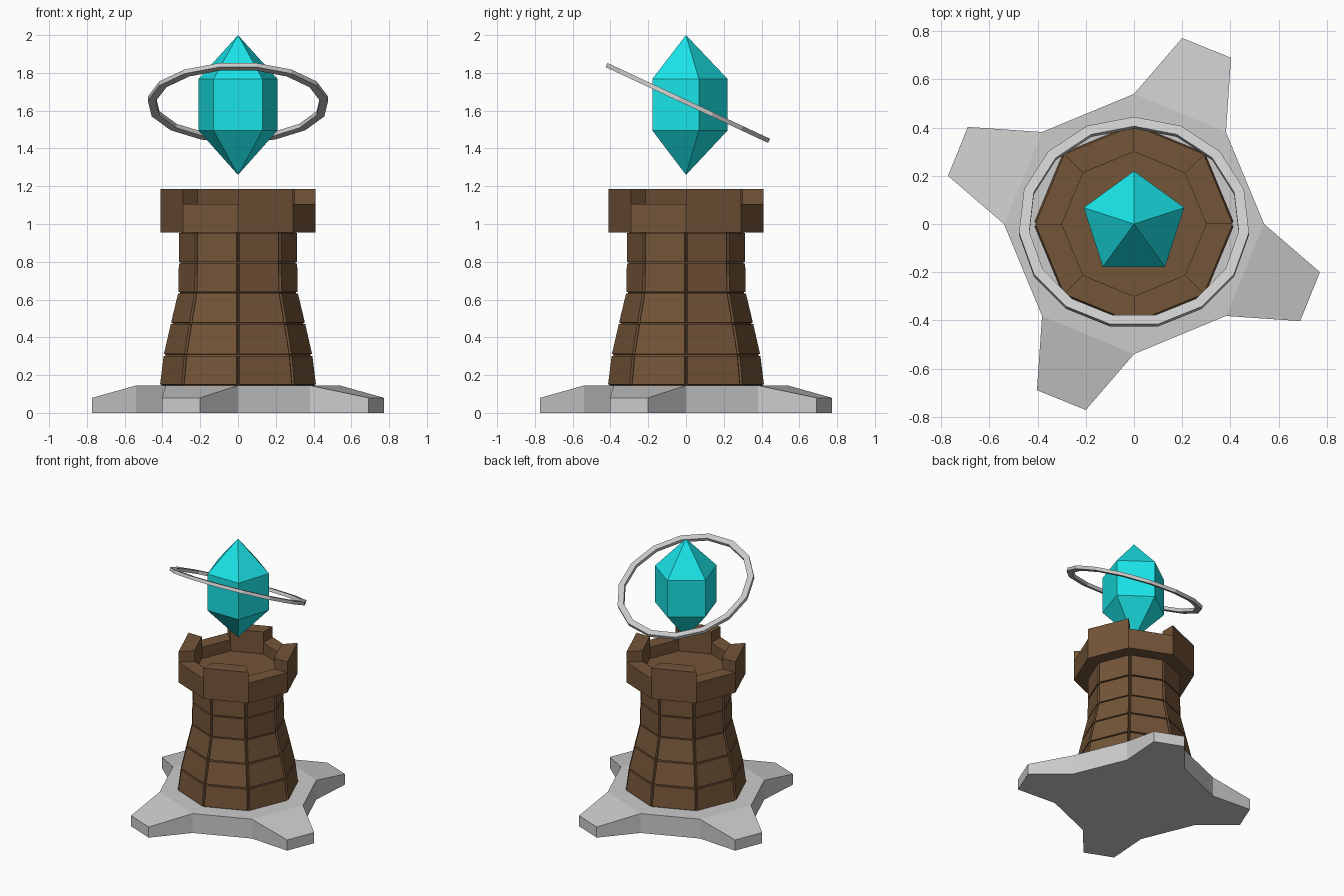
import bpy, bmesh
from math import pi, cos, sin, radians
from mathutils import Matrix, Vector

if "Cube" in bpy.data.objects:
    bpy.data.objects.remove(bpy.data.objects["Cube"])


def lathe(profile, sides, start=0.0, closed=False):
    """Turn (radius, z) points into a faceted solid; returns bmesh and face rows."""
    bm = bmesh.new()
    rings = []
    for r, z in profile:
        if r == 0:
            rings.append([bm.verts.new((0, 0, z))] * sides)
        else:
            rings.append([bm.verts.new((r * cos(start + 2 * pi * k / sides),
                                        r * sin(start + 2 * pi * k / sides), z))
                          for k in range(sides)])
    pairs = list(zip(rings, rings[1:] + rings[:1]))
    if not closed:
        pairs = pairs[:-1]
    rows = []
    for a, b in pairs:
        row = []
        for k in range(sides):
            j = (k + 1) % sides
            quad = list(dict.fromkeys([a[k], a[j], b[j], b[k]]))
            row.append(bm.faces.new(quad))
        rows.append(row)
    if not closed:
        if profile[0][0] > 0:
            bm.faces.new(rings[0][::-1])
        if profile[-1][0] > 0:
            bm.faces.new(rings[-1])
    bm.normal_update()
    return bm, rows


def finish(bm, name, mat=None):
    bmesh.ops.recalc_face_normals(bm, faces=bm.faces[:])
    mesh = bpy.data.meshes.new(name)
    bm.to_mesh(mesh)
    bm.free()
    ob = bpy.data.objects.new(name, mesh)
    bpy.context.collection.objects.link(ob)
    if mat:
        mesh.materials.append(mat)
    return ob


def material(name, color):
    m = bpy.data.materials.new(name)
    m.diffuse_color = color
    m.use_nodes = True
    m.node_tree.nodes["Principled BSDF"].inputs["Base Color"].default_value = m.diffuse_color
    return m


brown = material("brown_stone", (0.175, 0.09, 0.04, 1))
cyan = material("cyan_crystal", (0.01, 0.77, 0.8, 1))

# Stone base: octagonal slab with four sloping feet
bm, rows = lathe([(0.54, 0), (0.54, 0.145)], 8)
for k in (1, 3, 5, 7):
    new = bmesh.ops.extrude_discrete_faces(bm, faces=[rows[0][k]])["faces"][0]
    turn = Matrix.Rotation((k - 1) * pi / 4, 3, 'Z')
    local = turn.transposed()
    for v in new.verts:
        p = local @ v.co
        tip = (0.2, 0.772) if p.x < 0.2 else (0.403, 0.69)
        v.co = turn @ Vector((tip[0], tip[1], 0.08 if p.z > 0.1 else 0))
finish(bm, "stone_base")

# Tower body: flared octagon with raised blocks on every facet
bm, rows = lathe([(0.404, 0.145), (0.384, 0.305), (0.346, 0.472),
                  (0.307, 0.635), (0.304, 0.795), (0.304, 0.957)], 8)
blocks = [f for row in rows for f in row]
bmesh.ops.inset_individual(bm, faces=blocks, thickness=0.005)
bmesh.ops.inset_individual(bm, faces=blocks, thickness=0.002, depth=0.012)
finish(bm, "tower_body", brown)

# Battlement: hollow octagonal crown with four merlons
bm, rows = lathe([(0.41, 0.955), (0.41, 1.105), (0.30, 1.105), (0.30, 1.02)], 8)
for k in (0, 2, 4, 6):
    new = bmesh.ops.extrude_discrete_faces(bm, faces=[rows[1][k]])["faces"][0]
    bmesh.ops.translate(bm, verts=new.verts[:], vec=(0, 0, 0.08))
finish(bm, "battlement", brown)

# Floating crystal: five-sided double-pointed prism
bm, rows = lathe([(0, 1.26), (0.22, 1.495), (0.22, 1.768), (0, 2.0)], 5, pi / 2)
finish(bm, "crystal", cyan)

# Tilted ring around the crystal
bm, rows = lathe([(0.48, -0.012), (0.48, 0.012), (0.437, 0.012), (0.437, -0.012)],
                 15, pi / 2, closed=True)
ring = finish(bm, "orbit_ring")
ring.location = (0, 0.005, 1.643)
ring.rotation_euler = (radians(-25), 0, 0)
